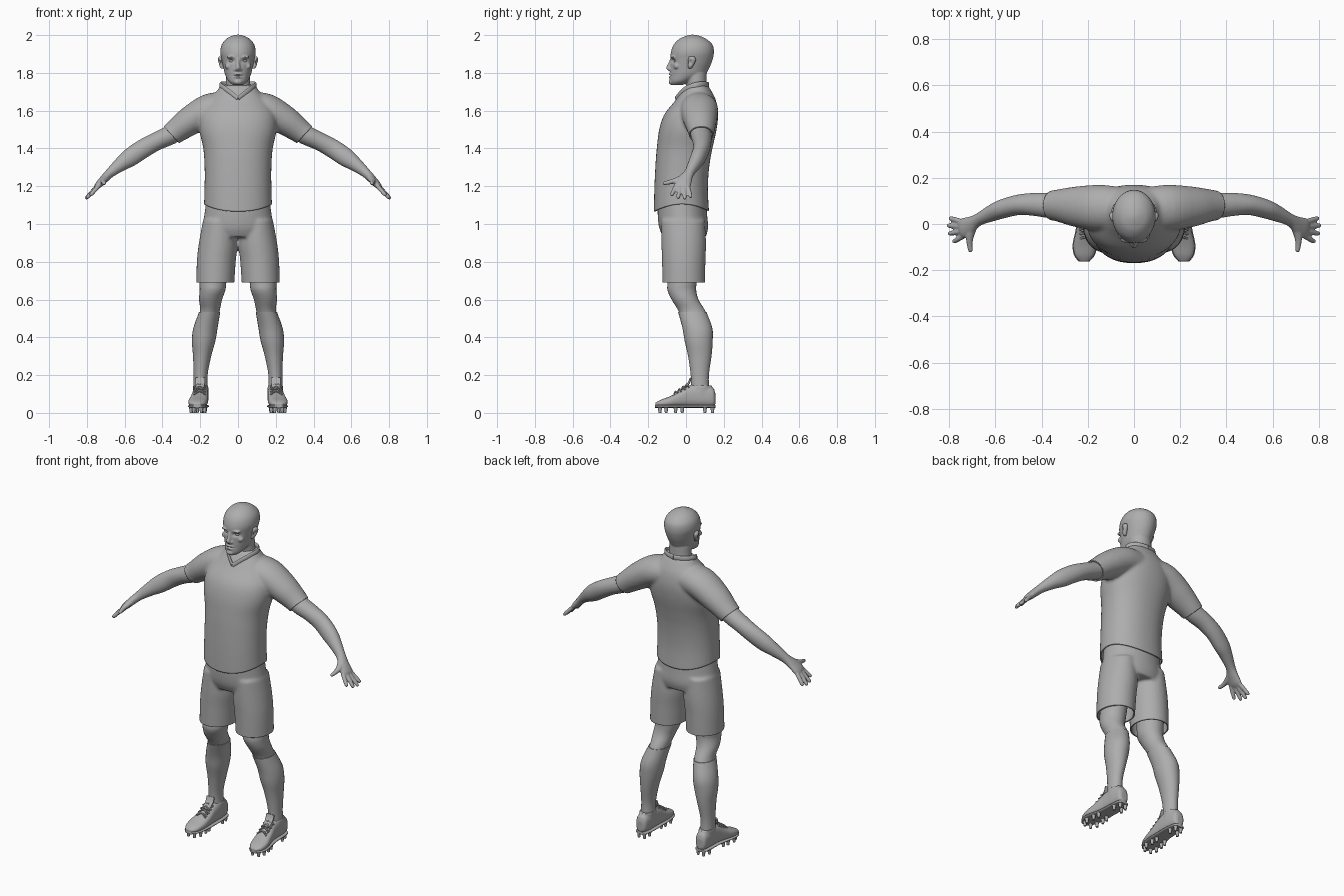
import bpy, bmesh, math
from mathutils import Vector, Matrix

cube = bpy.data.objects.get("Cube")
if cube:
    bpy.data.objects.remove(cube, do_unlink=True)

X, Y, Z = Vector((1, 0, 0)), Vector((0, 1, 0)), Vector((0, 0, 1))
SIDES = {"left": 1, "right": -1}

grey = bpy.data.materials.new("plain grey")
grey.use_nodes = True
grey.diffuse_color = (0.42, 0.42, 0.42, 1)
grey.node_tree.nodes["Principled BSDF"].inputs["Base Color"].default_value = grey.diffuse_color


def spline(secs, sub):
    """Smooth a list of cross-sections with a Catmull-Rom curve."""
    p = [Vector(s) for s in secs]
    p = [2 * p[0] - p[1]] + p + [2 * p[-1] - p[-2]]
    out = []
    for a, b, c, d in zip(p, p[1:], p[2:], p[3:]):
        for i in range(sub):
            t = i / sub
            out.append(b + (c - a) * (t / 2) + (a - b * 2.5 + c * 2 - d / 2) * t ** 2
                       + (b * 1.5 - a / 2 - c * 1.5 + d / 2) * t ** 3)
    return out + [p[-2]]


def tube(bm, secs, ref=X, axis=None, mirror=1, n=28, power=2, sub=4):
    """Loft sections (x, y, z, half width along ref, half width across)."""
    pts = spline(secs, sub)
    centres = [Vector(p[:3]) for p in pts]
    rings = []
    for i, (s, centre) in enumerate(zip(pts, centres)):
        t = axis or (centres[min(i + 1, len(pts) - 1)] - centres[max(i - 1, 0)]).normalized()
        u = (ref - t * ref.dot(t)).normalized()
        v = t.cross(u)
        ring = []
        for k in range(n):
            c, q = math.cos(math.tau * k / n), math.sin(math.tau * k / n)
            c = math.copysign(abs(c) ** (2 / power), c)
            q = math.copysign(abs(q) ** (2 / power), q)
            co = centre + u * c * max(s[3], .001) + v * q * max(s[4], .001)
            ring.append(bm.verts.new((co.x * mirror, co.y, co.z)))
        rings.append(ring)
    for a, b in zip(rings, rings[1:]):
        for k in range(n):
            bm.faces.new((a[k], a[k - 1], b[k - 1], b[k]))
    bm.faces.new(rings[0])
    bm.faces.new(rings[-1])


def ball(bm, loc, size):
    bmesh.ops.create_uvsphere(bm, u_segments=20, v_segments=12, radius=1,
                              matrix=Matrix.Translation(loc) @ Matrix.Diagonal((*size, 1)))


def shade(obj):
    for f in obj.data.polygons:
        f.use_smooth = True
    obj.data.set_sharp_from_angle(angle=math.radians(50))


def finish(name, bm, voxel=0, smooth=4):
    """Make the object, optionally fusing its pieces into one surface."""
    bmesh.ops.recalc_face_normals(bm, faces=bm.faces)
    me = bpy.data.meshes.new(name)
    bm.to_mesh(me)
    bm.free()
    obj = bpy.data.objects.new(name, me)
    bpy.context.scene.collection.objects.link(obj)
    if voxel:
        m = obj.modifiers.new("fuse", 'REMESH')
        m.mode, m.voxel_size = 'VOXEL', voxel
        obj.modifiers.new("soften", 'SMOOTH').iterations = smooth
        bpy.context.view_layer.update()
        dg = bpy.context.evaluated_depsgraph_get()
        me = bpy.data.meshes.new_from_object(obj.evaluated_get(dg))
        obj.modifiers.clear()
        obj.data = me
    me.materials.clear()
    me.materials.append(grey)
    shade(obj)
    return obj


def hem(obj, point, normal, near):
    """Trim cloth cleanly past a plane, only where near() holds."""
    bm = bmesh.new()
    bm.from_mesh(obj.data)
    geom = set(f for f in bm.faces if near(f.calc_center_median()))
    for f in list(geom):
        geom.update(f.verts)
        geom.update(f.edges)
    bmesh.ops.bisect_plane(bm, geom=list(geom), plane_co=point, plane_no=normal, clear_outer=True)
    bm.to_mesh(obj.data)
    bm.free()


def thicken(obj):
    m = obj.modifiers.new("cloth thickness", 'SOLIDIFY')
    m.thickness, m.offset = .007, -1
    shade(obj)


def level(z, front, back, half):
    return (0, (front + back) / 2, z, half, (back - front) / 2)


# Shirt: torso and sleeves
bm = bmesh.new()
tube(bm, [level(*s) for s in (
    (1.04, -.168, .124, .18), (1.1, -.17, .122, .18), (1.2, -.168, .116, .177), (1.3, -.163, .122, .177),
    (1.4, -.155, .14, .184), (1.5, -.142, .162, .205), (1.58, -.115, .17, .2), (1.65, -.06, .16, .16),
    (1.7, -.025, .137, .115), (1.735, 0, .115, .092))], axis=Z, n=40, power=2.2)
for s in SIDES.values():
    tube(bm, [(.05, .07, 1.62, .09, .08), (.15, .07, 1.605, .1, .085), (.25, .075, 1.548, .088, .078),
              (.32, .08, 1.498, .072, .066), (.36, .08, 1.468, .064, .06), (.41, .08, 1.433, .06, .056)],
         ref=Y, mirror=s)
shirt = finish("shirt", bm, .009, 6)
hem(shirt, (0, 0, 1.105), (0, 0, -1), lambda c: c.z < 1.2)
for s in SIDES.values():
    hem(shirt, (.355 * s, .08, 1.475), (.74 * s, 0, -.68), lambda c: c.x * s > .26)
for v in shirt.data.vertices:
    drop = min(1, max(0, (1.35 - v.co.z) / .25))
    v.co.z -= .04 * drop * ((v.co.y + .02) / .15) ** 2
thicken(shirt)

# Collar band with a V at the front
bm = bmesh.new()
for s in SIDES.values():
    tube(bm, [(0, .117, 1.735, .016, .006), (.06, .1, 1.738, .016, .006), (.093, .055, 1.735, .016, .006),
              (.07, .002, 1.715, .016, .006), (.035, -.03, 1.69, .014, .006), (0, -.053, 1.663, .012, .006)],
         ref=Z, mirror=s, n=12)
finish("collar", bm)

# Shorts: hips, seat and legs
bm = bmesh.new()
tube(bm, [level(*s) for s in ((1.15, -.15, .105, .165), (1.05, -.15, .112, .178), (.98, -.142, .117, .188),
                              (.93, -.12, .105, .18))], axis=Z, n=40)
for s in SIDES.values():
    tube(bm, [(.1, -.015, 1.02, .085, .115), (.105, -.012, .9, .102, .118), (.115, -.012, .8, .103, .115),
              (.122, -.012, .65, .1, .112)], axis=Z, mirror=s, n=32)
shorts = finish("shorts", bm, .008, 6)
hem(shorts, (0, 0, .69), (0, 0, -1), lambda c: c.z < .8)
thicken(shorts)

# Legs, socks and boots
LEG = [(.12, -.01, .87, .075, .09), (.132, -.02, .7, .071, .078), (.135, -.022, .65, .068, .076),
       (.145, -.005, .6, .061, .071), (.15, .033, .535, .052, .071), (.172, .06, .45, .06, .075),
       (.182, .067, .38, .058, .07), (.19, .073, .3, .044, .058), (.198, .073, .2, .033, .044),
       (.198, .075, .11, .035, .044)]
SHOE = [(.2, .155, .075, .018, .03), (.199, .143, .083, .033, .05), (.198, .1, .09, .04, .06),
        (.198, .05, .092, .042, .062), (.2, .01, .086, .043, .056), (.205, -.04, .07, .048, .04),
        (.212, -.09, .058, .051, .028), (.215, -.135, .05, .042, .019), (.216, -.163, .045, .02, .008)]
STUDS = [(.14, .018), (.1, .026), (-.02, .028), (-.055, .033), (-.105, .036), (-.138, .02)]
for name, s in SIDES.items():
    bm = bmesh.new()
    tube(bm, LEG[:6], axis=Z, mirror=s)
    finish(name + "_leg", bm)

    bm = bmesh.new()
    tube(bm, [(x, y, z, a + .004, b + .004) for x, y, z, a, b in LEG[4:]], axis=Z, mirror=s)
    finish(name + "_sock", bm)

    bm = bmesh.new()
    tube(bm, SHOE, axis=-Y, mirror=s, power=2.5)
    tube(bm, [(.198, .076, .1, .042, .066), (.198, .079, .128, .041, .06), (.198, .082, .145, .041, .054)],
         axis=Z, mirror=s)
    finish(name + "_boot", bm, .005, 3)

    bm = bmesh.new()
    tube(bm, [(x, y, .035, a + .003, .008) for x, y, z, a, b in SHOE], axis=-Y, mirror=s, power=3)
    finish(name + "_sole", bm)

    bm = bmesh.new()
    tube(bm, [(.202, -.02, .125, .02, .007), (.2, .012, .155, .025, .006), (.2, .025, .185, .026, .005)],
         mirror=s, power=4)
    finish(name + "_boot_tongue", bm)

    bm = bmesh.new()
    for i in range(4):
        y, z = .005 - .02 * i, .148 - .013 * i
        for lean in (-.009, .009):
            tube(bm, [(.172, y - lean, z - .012, .004, .004), (.203, y, z + .005, .004, .004),
                      (.234, y + lean, z - .012, .004, .004)], ref=Z, mirror=s, n=8)
    finish(name + "_laces", bm)

    bm = bmesh.new()
    for y, half in STUDS:
        for side in (-1, 1):
            x = .206 - .06 * y + side * half
            bmesh.ops.create_cone(bm, cap_ends=True, segments=12, radius1=.007, radius2=.012, depth=.036,
                                  matrix=Matrix.Translation((x * s, y, .018)))
    finish(name + "_studs", bm)

# Arms with hands: tips of four fingers, each from a knuckle
FINGERS = [((.74, .008, 1.205), (.8, .026, 1.14)), ((.745, -.012, 1.2), (.808, -.006, 1.132)),
           ((.745, -.032, 1.2), (.803, -.042, 1.135)), ((.735, -.05, 1.205), (.783, -.078, 1.15))]
for name, s in SIDES.items():
    bm = bmesh.new()
    tube(bm, [(.3, .08, 1.505, .055, .05), (.36, .08, 1.47, .055, .051), (.43, .085, 1.438, .05, .048),
              (.5, .083, 1.4, .044, .05), (.57, .065, 1.353, .041, .049), (.62, .045, 1.317, .035, .038),
              (.675, .018, 1.272, .027, .026), (.71, -.005, 1.237, .038, .022),
              (.735, -.017, 1.211, .044, .019), (.75, -.022, 1.196, .037, .014)], ref=Y, mirror=s)
    for base, tip in FINGERS:
        base, tip = Vector(base), Vector(tip)
        tube(bm, [(*base, .012, .012), (*base.lerp(tip, .55), .0115, .0115), (*base.lerp(tip, .9), .01, .01),
                  (*tip, .005, .005)], ref=Y, mirror=s, n=12)
    tube(bm, [(.695, -.01, 1.25, .018, .017), (.71, -.05, 1.232, .018, .015), (.712, -.085, 1.222, .013, .012),
              (.708, -.115, 1.215, .01, .01), (.707, -.123, 1.213, .005, .005)], ref=X, mirror=s, n=14)
    finish(name + "_arm", bm, .005, 3)

# Head, neck and face
bm = bmesh.new()
tube(bm, [level(*s) for s in (
    (1.735, -.078, -.02, .024), (1.755, -.085, .03, .05), (1.79, -.085, .1, .068), (1.83, -.083, .125, .078),
    (1.87, -.082, .141, .087), (1.91, -.08, .148, .094), (1.95, -.065, .14, .086), (1.98, -.035, .107, .062),
    (1.995, -.002, .075, .034), (2.002, .025, .045, .01))], axis=Z, n=36)
tube(bm, [(0, .07, 1.66, .078, .062), (0, .058, 1.73, .066, .054), (0, .05, 1.8, .064, .06)], axis=Z)
tube(bm, [(0, -.074, 1.872, .009, .012), (0, -.083, 1.848, .01, .013), (0, -.09, 1.826, .013, .016),
          (0, -.082, 1.811, .015, .012)], axis=Z, n=16)
ball(bm, (0, -.08, 1.793), (.025, .013, .006))
ball(bm, (0, -.078, 1.777), (.022, .014, .007))
ball(bm, (0, -.078, 1.752), (.022, .014, .014))
for s in SIDES.values():
    ball(bm, (.014 * s, -.08, 1.818), (.009, .011, .008))
    ball(bm, (.034 * s, -.068, 1.884), (.026, .014, .008))
    ball(bm, (.05 * s, -.05, 1.835), (.02, .016, .016))
head = finish("head", bm, .0045, 3)
DENTS = [(.034, 1.864, .017, .01, .013), (-.034, 1.864, .017, .01, .013), (0, 1.785, .02, .003, .012)]
for v in head.data.vertices:
    if v.co.y < -.03:
        v.co.y += sum(depth * math.exp(-((v.co.x - x) / w) ** 2 - ((v.co.z - z) / h) ** 2)
                      for x, z, w, h, depth in DENTS)

# Eyes and ears
for name, s in SIDES.items():
    bm = bmesh.new()
    ball(bm, (.034 * s, -.053, 1.863), (.014, .012, .009))
    finish(name + "_eye", bm)

    bm = bmesh.new()
    tube(bm, [(.08, .02, 1.822, .009, .008), (.087, .024, 1.835, .012, .013), (.092, .03, 1.858, .014, .02),
              (.094, .032, 1.876, .013, .02), (.09, .03, 1.888, .008, .012)], axis=Z, mirror=s, n=18)
    ear = finish(name + "_ear", bm, .003, 3)
    for v in ear.data.vertices:
        hollow = math.exp(-((v.co.y - .022) / .01) ** 2 - ((v.co.z - 1.858) / .015) ** 2)
        if v.co.x * s > .09:
            v.co.x -= s * .01 * hollow
